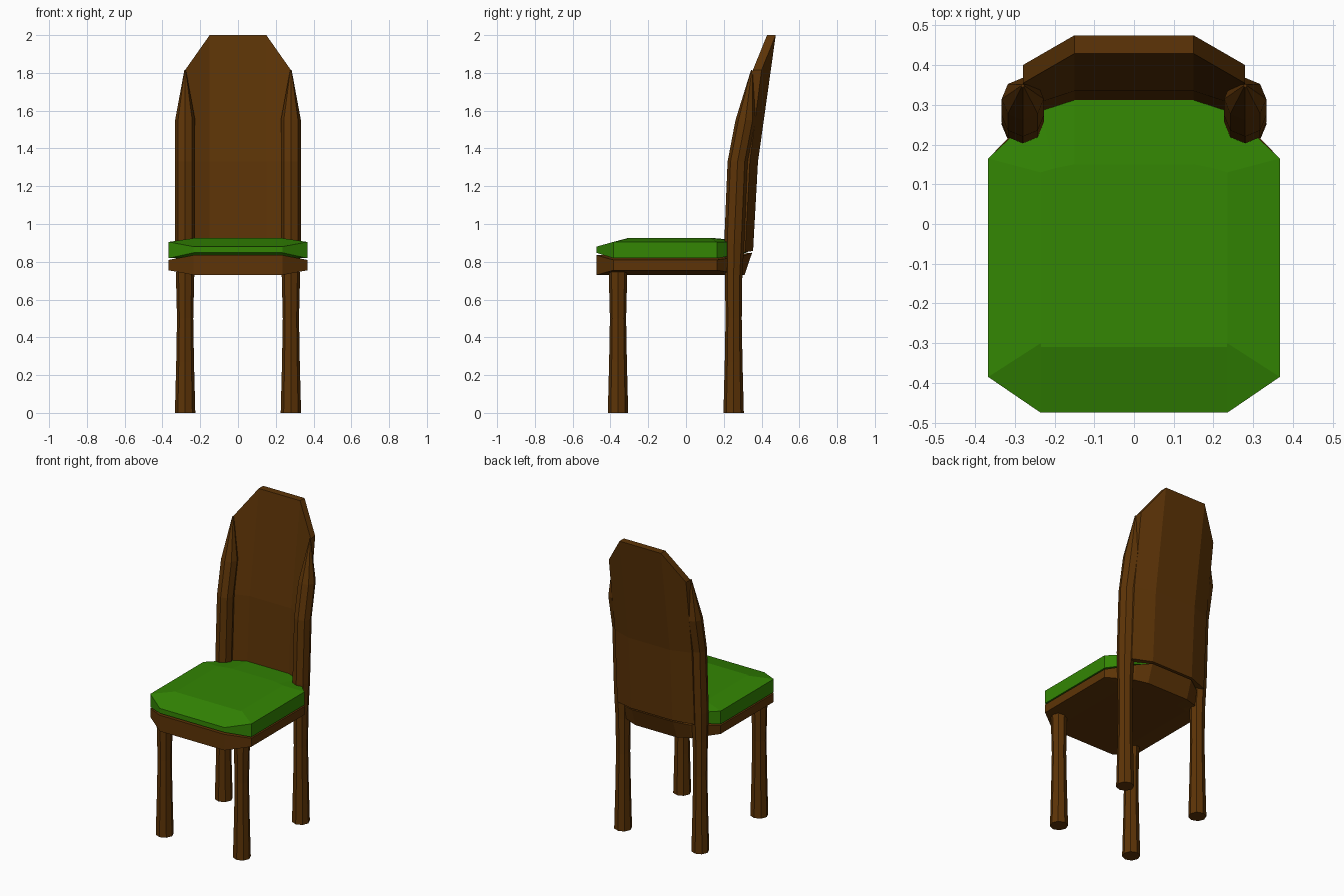
import bpy, bmesh, math

if "Cube" in bpy.data.objects:
    bpy.data.objects.remove(bpy.data.objects["Cube"])


def material(name, rgb):
    m = bpy.data.materials.new(name)
    m.diffuse_color = (*rgb, 1)
    m.use_nodes = True
    m.node_tree.nodes["Principled BSDF"].inputs["Base Color"].default_value = m.diffuse_color
    return m


WOOD = material("brown wood", (0.109, 0.034, 0.002))
GREEN = material("green fabric", (0.033, 0.238, 0.001))


def loft(name, rings, mat):
    """Skin a stack of equal-sized rings; caps are strips pairing vertex i with n-1-i."""
    bm = bmesh.new()
    vs = [[bm.verts.new(p) for p in ring] for ring in rings]
    n = len(vs[0])
    for a, b in zip(vs, vs[1:]):
        for i in range(n):
            j = (i + 1) % n
            bm.faces.new((a[i], a[j], b[j], b[i]))
    for ring in (vs[0], vs[-1]):
        for i in range(n // 2 - 1):
            bm.faces.new((ring[i], ring[i + 1], ring[n - 2 - i], ring[n - 1 - i]))
    bmesh.ops.recalc_face_normals(bm, faces=bm.faces[:])
    me = bpy.data.meshes.new(name)
    bm.to_mesh(me)
    bm.free()
    me.materials.append(mat)
    ob = bpy.data.objects.new(name, me)
    bpy.context.collection.objects.link(ob)
    return ob


def mirrored(half):
    return half + [(-x, y, z) for x, y, z in reversed(half)]


def inner(z, front, back):
    """Half outline of the flat middle of the seat."""
    return [(0.234, front, z), (0.235, front + 0.01, z), (0.235, back, z),
            (0.20, back + 0.01, z), (0.15, back + 0.02, z)]


def post(name, x, path):
    """Eight-sided post through (y, z, radius) stations."""
    rings = [[(x + r * math.cos(k * math.pi / 4), y + r * math.sin(k * math.pi / 4), z)
              for k in range(8)] for y, z, r in path]
    loft(name, rings, WOOD)


# Legs: the back ones continue up into tapered posts
front_path = [(-0.36, 0, 0.054), (-0.36, 0.27, 0.047), (-0.36, 0.5, 0.043), (-0.36, 0.745, 0.049)]
back_path = [(0.252, 0, 0.054), (0.252, 0.27, 0.047), (0.252, 0.5, 0.043), (0.252, 0.73, 0.046),
             (0.256, 0.92, 0.053), (0.273, 1.33, 0.053), (0.315, 1.55, 0.053), (0.348, 1.815, 0.004)]
for side, x in (("left", -0.28), ("right", 0.28)):
    post("front_leg_" + side, x, front_path)
    post("back_leg_" + side, x, back_path)

# Wooden seat frame, with a level middle above and below
frame = [
    inner(0.73, -0.474, 0.20),
    [(0.235, -0.475, 0.73), (0.367, -0.385, 0.755), (0.367, 0.165, 0.755),
     (0.235, 0.28, 0.735), (0.15, 0.31, 0.73)],
    [(0.235, -0.475, 0.835), (0.367, -0.385, 0.81), (0.367, 0.165, 0.81),
     (0.235, 0.30, 0.83), (0.15, 0.35, 0.848)],
    inner(0.835, -0.474, 0.20),
]
loft("seat_frame", [mirrored(h) for h in frame], WOOD)

# Seat cushion with sloping top edge
cushion = [
    [(0.235, -0.475, 0.848), (0.367, -0.385, 0.819), (0.367, 0.165, 0.819),
     (0.235, 0.29, 0.84), (0.15, 0.325, 0.85)],
    [(0.235, -0.475, 0.88), (0.367, -0.385, 0.905), (0.367, 0.165, 0.905),
     (0.235, 0.29, 0.905), (0.15, 0.325, 0.91)],
    inner(0.925, -0.31, 0.13),
]
loft("seat_cushion", [mirrored(h) for h in cushion], GREEN)

# Curved back panel: rows of (centre back y, centre z, side back y, side z)
THICK = 0.046
rows = [(0.355, 0.858, 0.313, 0.85), (0.381, 1.33, 0.338, 1.33), (0.475, 2.0, 0.40, 1.815)]
rings = []
for yc, zc, ys, zs in rows:
    back = [(-0.28, ys, zs), (-0.15, yc, zc), (0.15, yc, zc), (0.28, ys, zs)]
    front = [(x, y - THICK, z) for x, y, z in back]
    rings.append(front + back[::-1])
loft("back_panel", rings, WOOD)
